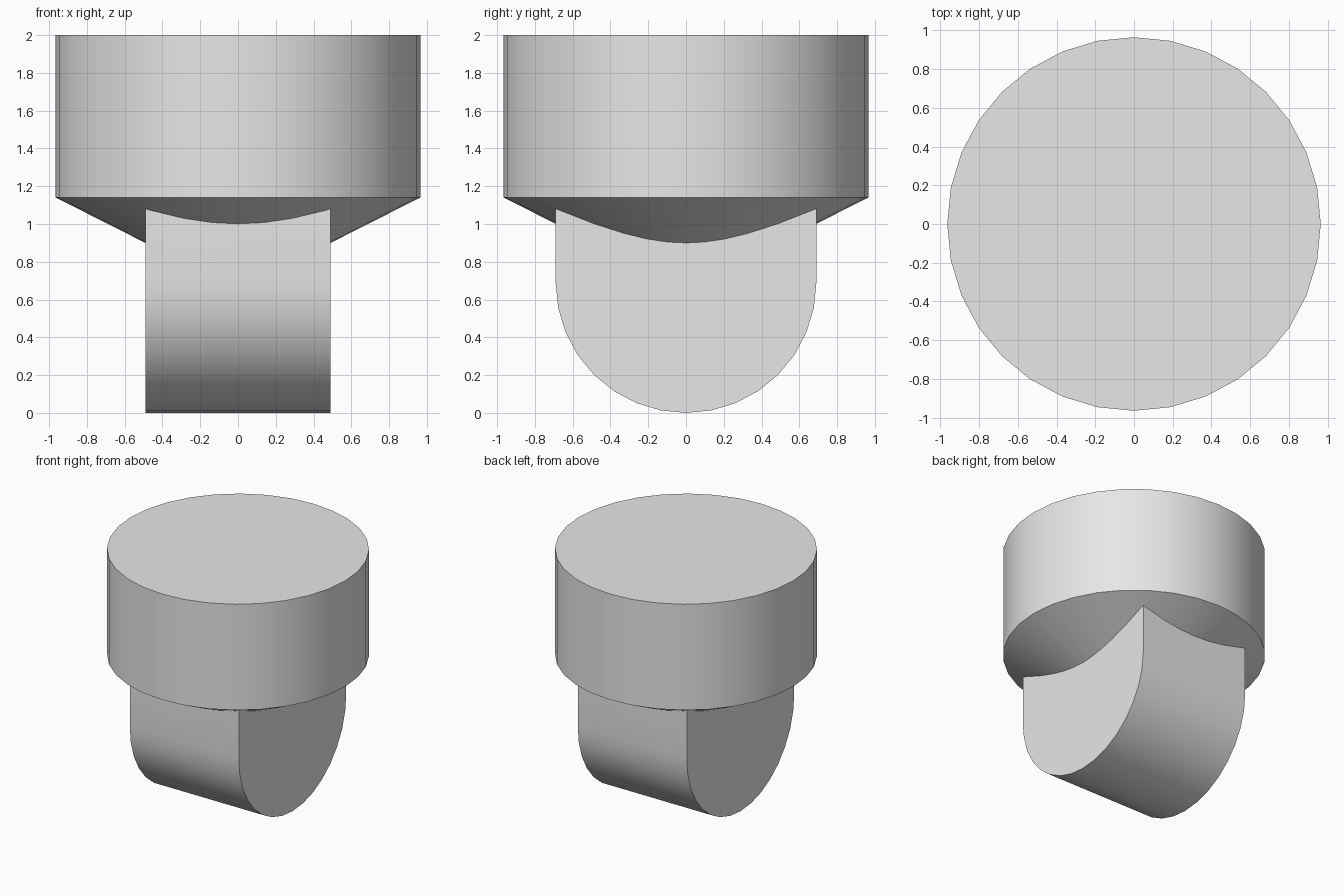
import bpy
import bmesh
from math import cos, sin, pi, radians

if "Cube" in bpy.data.objects:
    bpy.data.objects.remove(bpy.data.objects["Cube"], do_unlink=True)

SIDES = 32
HEAD_R, HEAD_BASE, TOP, TIP = 0.965, 1.14, 2.0, 0.652
LUG_R, LUG_HALF, LUG_TOP = 0.69, 0.49, 1.4

grey = bpy.data.materials.new("plain grey")
grey.use_nodes = True
grey.diffuse_color = (0.8, 0.8, 0.8, 1)
grey.node_tree.nodes["Principled BSDF"].inputs["Base Color"].default_value = (0.8, 0.8, 0.8, 1)


def make_object(name, bm):
    bmesh.ops.recalc_face_normals(bm, faces=bm.faces)
    mesh = bpy.data.meshes.new(name)
    bm.to_mesh(mesh)
    bm.free()
    mesh.materials.append(grey)
    obj = bpy.data.objects.new(name, mesh)
    bpy.context.collection.objects.link(obj)
    return obj


# Round head with a shallow cone underneath
bm = bmesh.new()
angles = [2 * pi * i / SIDES for i in range(SIDES)]
lower, upper = ([bm.verts.new((HEAD_R * cos(a), HEAD_R * sin(a), z)) for a in angles]
                for z in (HEAD_BASE, TOP))
tip = bm.verts.new((0, 0, TIP))
bm.faces.new(upper)
for i in range(SIDES):
    j = (i + 1) % SIDES
    bm.faces.new((lower[i], lower[j], upper[j], upper[i]))
    bm.faces.new((lower[j], lower[i], tip))
head = make_object("head_with_lug", bm)

# Round-ended lug, extruded sideways and reaching into the head
bm = bmesh.new()
arc = [pi + pi * i / (SIDES // 2) for i in range(SIDES // 2 + 1)]
profile = [(LUG_R * cos(a), LUG_R + LUG_R * sin(a)) for a in arc]
profile += [(LUG_R, LUG_TOP), (-LUG_R, LUG_TOP)]
side = bm.faces.new([bm.verts.new((-LUG_HALF, y, z)) for y, z in profile])
ext = bmesh.ops.extrude_face_region(bm, geom=[side], use_keep_orig=True)
bmesh.ops.translate(bm, vec=(2 * LUG_HALF, 0, 0),
                    verts=[v for v in ext["geom"] if isinstance(v, bmesh.types.BMVert)])
lug = make_object("lug", bm)
lug.hide_render = True

# Join both into one solid
union = head.modifiers.new("join lug", 'BOOLEAN')
union.operation = 'UNION'
union.solver = 'EXACT'
union.object = lug
bpy.ops.object.select_all(action='DESELECT')
bpy.context.view_layer.objects.active = head
head.select_set(True)
bpy.ops.object.modifier_apply(modifier=union.name)
bpy.data.objects.remove(lug, do_unlink=True)
bpy.ops.object.shade_smooth_by_angle(angle=radians(30))
